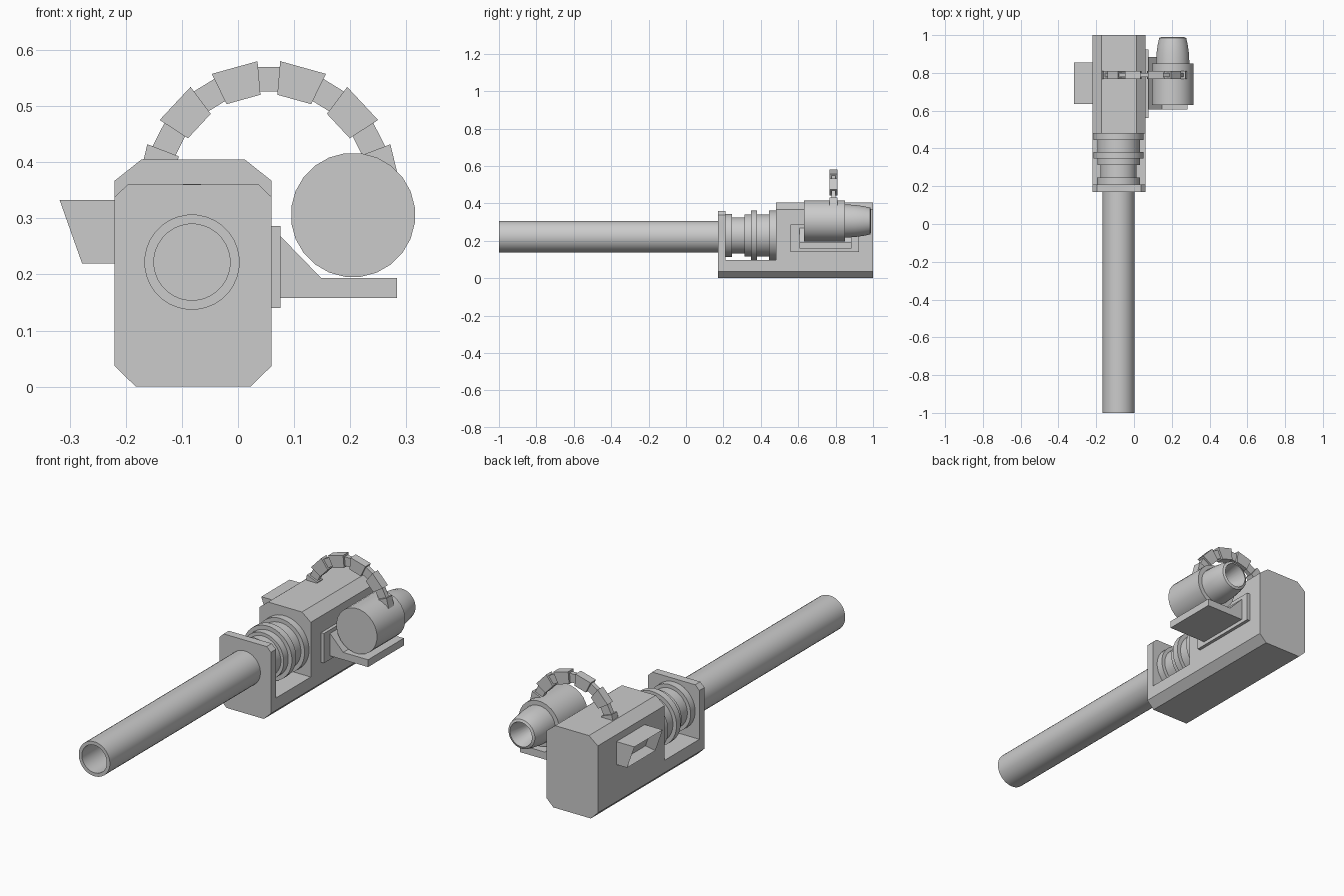
import bpy, bmesh, math
from math import sin, cos, radians, pi

if "Cube" in bpy.data.objects:
    bpy.data.objects.remove(bpy.data.objects["Cube"])


def finish(name, bm, smooth=False):
    bmesh.ops.remove_doubles(bm, verts=bm.verts, dist=1e-5)
    bmesh.ops.recalc_face_normals(bm, faces=bm.faces)
    me = bpy.data.meshes.new(name)
    bm.to_mesh(me)
    bm.free()
    ob = bpy.data.objects.new(name, me)
    bpy.context.collection.objects.link(ob)
    if smooth:
        bpy.ops.object.select_all(action='DESELECT')
        ob.select_set(True)
        bpy.context.view_layer.objects.active = ob
        bpy.ops.object.shade_smooth_by_angle(angle=radians(35))
    return ob


def add_prism(bm, pts, y0, y1):
    """Extrude an (x, z) outline from y0 to y1."""
    a = [bm.verts.new((x, y0, z)) for x, z in pts]
    b = [bm.verts.new((x, y1, z)) for x, z in pts]
    bm.faces.new(a)
    bm.faces.new(b[::-1])
    n = len(pts)
    return [bm.faces.new((a[i], b[i], b[(i + 1) % n], a[(i + 1) % n])) for i in range(n)]


def prism(name, pts, y0, y1):
    bm = bmesh.new()
    add_prism(bm, pts, y0, y1)
    return finish(name, bm)


def lathe(name, profile, cx, cz, n):
    """Turn an (r, y) profile around an axis parallel to y."""
    bm = bmesh.new()
    rings = []
    for r, y in profile:
        if r == 0:
            rings.append([bm.verts.new((cx, y, cz))])
        else:
            rings.append([bm.verts.new((cx + r * cos(2 * pi * (i + .5) / n), y,
                                        cz + r * sin(2 * pi * (i + .5) / n))) for i in range(n)])
    for a, b in zip(rings, rings[1:]):
        for i in range(n):
            j = (i + 1) % n
            if len(a) == 1:
                bm.faces.new((a[0], b[i], b[j]))
            elif len(b) == 1:
                bm.faces.new((a[i], b[0], a[j]))
            else:
                bm.faces.new((a[i], b[i], b[j], a[j]))
    return finish(name, bm, True)


def octagon(top, cx, cz):
    """Housing section with chamfered corners."""
    half = [(0.102, 0), (0.14, 0.037), (0.14, top - cz), (0.14 - cx, top)]
    return [(-0.08 + x, z) for x, z in half] + [(-0.08 - x, z) for x, z in reversed(half)]


# Housing: rear block, low tray, front plate
prism("rear_housing", octagon(0.405, 0.048, 0.038), 0.48, 1.0)
prism("tray", [(-0.182, 0), (0.022, 0), (0.06, 0.037), (0.06, 0.098),
               (-0.22, 0.098), (-0.22, 0.037)], 0.21, 0.48)
prism("front_plate", octagon(0.36, 0.023, 0.022), 0.17, 0.21)

# Barrel with bore
BX, BZ = -0.082, 0.222
lathe("barrel", [(0, -0.5), (0.068, -0.5), (0.068, -1), (0.085, -1), (0.085, 0.22), (0, 0.22)], BX, BZ, 32)

# Stepped collar between plate and housing
profile = [(0, 0.205)]
y = 0.205
for r, y_end in [(0.115, 0.245), (0.097, 0.312), (0.113, 0.347), (0.133, 0.38),
                 (0.113, 0.445), (0.133, 0.485)]:
    profile += [(r, y), (r, y_end)]
    y = y_end
profile.append((0, y))
lathe("collar_rings", profile, BX, 0.229, 32)

# Side bracket: mounting pad and gusseted shelf
prism("bracket_pad", [(0.055, 0.14), (0.076, 0.14), (0.076, 0.286), (0.055, 0.286)], 0.56, 0.925)
prism("bracket_shelf", [(0.07, 0.158), (0.283, 0.158), (0.283, 0.194), (0.148, 0.194),
                        (0.076, 0.268), (0.07, 0.268)], 0.607, 0.885)

# Canister with hollow tapered nozzle
lathe("canister", [(0, 0.63), (0.111, 0.63), (0.111, 0.85), (0.089, 0.85), (0.087, 0.9),
                   (0.08, 0.95), (0.072, 0.985), (0.06, 0.99), (0.035, 0.87), (0, 0.87)],
      0.205, 0.306, 24)

# Side grip box with a pocket in its sloped face
bm = bmesh.new()
sides = add_prism(bm, [(-0.215, 0.22), (-0.278, 0.22), (-0.318, 0.333), (-0.215, 0.333)], 0.635, 0.855)
slope = sides[1]
bmesh.ops.recalc_face_normals(bm, faces=bm.faces)
bmesh.ops.inset_region(bm, faces=[slope], thickness=0.035)
bmesh.ops.translate(bm, verts=slope.verts, vec=(0.045, 0, 0))
finish("side_port", bm)


# Arched segmented feed: thick links joined by thin ones
def arc_link(bm, a0, a1, r0, r1, half):
    pts = [(0.055 + r * sin(radians(a)), 0.349 + r * cos(radians(a)))
           for r, a in [(r0, a0), (r1, a0), (r1, a1), (r0, a1)]]
    add_prism(bm, pts, 0.788 - half, 0.788 + half)


bm = bmesh.new()
arc_link(bm, -5, 5, 0.178, 0.222, 0.011)
for s in (-1, 1):
    for a0, a1 in [(5, 26), (37, 57), (69, 84)]:
        arc_link(bm, s * a0, s * a1, 0.172, 0.232, 0.021)
    for a0, a1 in [(26, 37), (57, 69)]:
        arc_link(bm, s * a0, s * a1, 0.178, 0.222, 0.011)
finish("feed_arch", bm)
